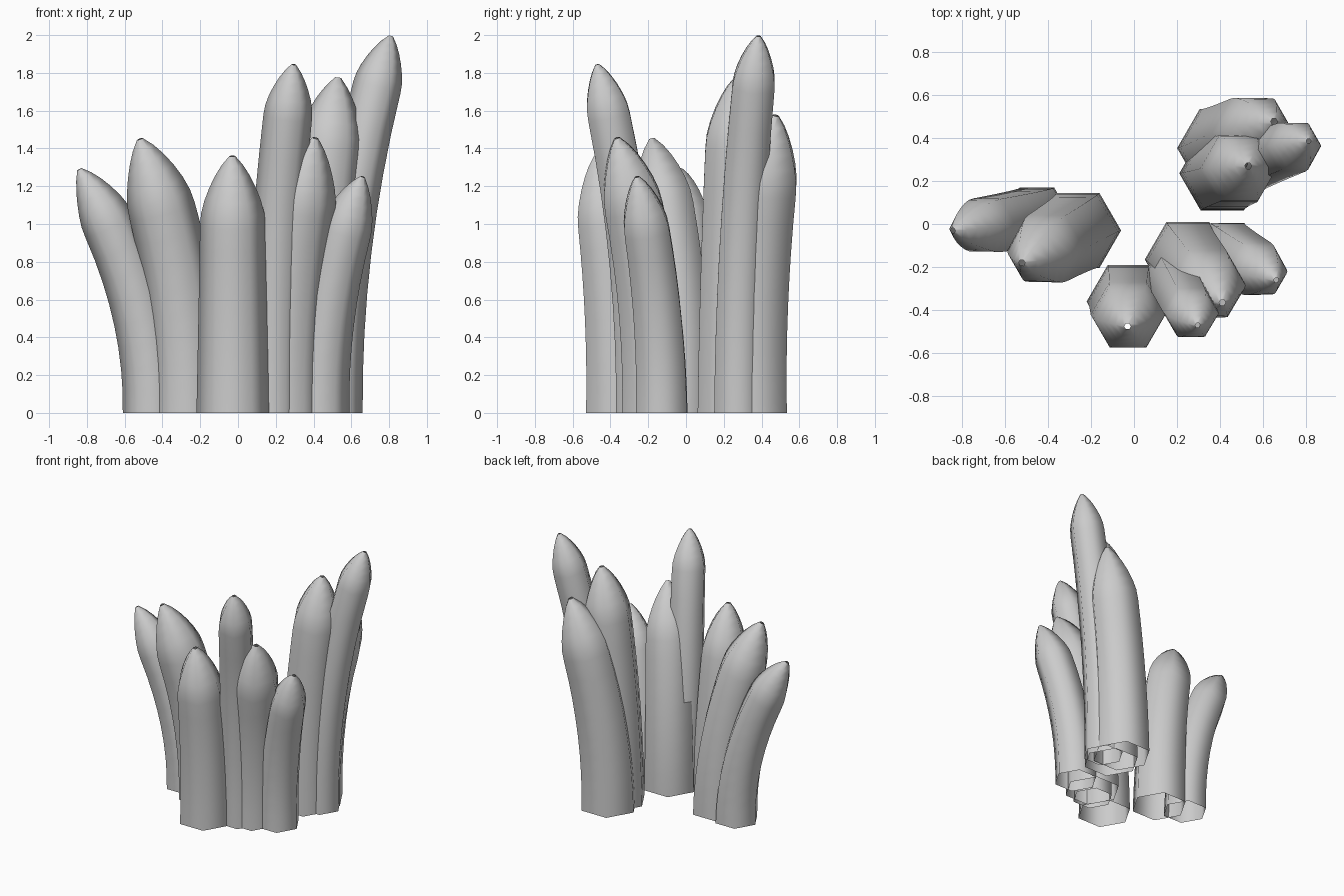
import bpy, bmesh, math
from mathutils import Vector

if "Cube" in bpy.data.objects:
    bpy.data.objects.remove(bpy.data.objects["Cube"])

# name, base x, base y, base radius, tip x, tip y, tip z
STALKS = [
    ("left_outer_stalk", -0.45, 0.03, 0.16, -0.84, -0.03, 1.29),
    ("left_inner_stalk", -0.26, -0.03, 0.20, -0.52, -0.18, 1.45),
    ("front_stalk", -0.025, -0.36, 0.195, -0.03, -0.475, 1.36),
    ("front_thick_stalk", 0.25, -0.165, 0.20, 0.41, -0.365, 1.455),
    ("front_tall_stalk", 0.18, -0.245, 0.145, 0.295, -0.47, 1.845),
    ("front_right_stalk", 0.435, -0.13, 0.155, 0.66, -0.26, 1.25),
    ("back_thick_stalk", 0.41, 0.235, 0.20, 0.53, 0.27, 1.775),
    ("back_tall_stalk", 0.515, 0.275, 0.145, 0.81, 0.385, 1.995),
    ("back_rear_stalk", 0.41, 0.352, 0.21, 0.65, 0.475, 1.575),
]

# rounded tip: fraction along the tip, radius factor
TIP = [(0.0, 0.89), (0.18, 0.86), (0.36, 0.77), (0.55, 0.63),
       (0.72, 0.47), (0.87, 0.29), (1.0, 0.08)]
BODY_STEPS = 8


def make_stalk(name, bx, by, r, tx, ty, h):
    """Open six-sided tube that leans more and more towards its tip."""
    shoulder = 1 - 1.9 * r / h
    stations = [(shoulder * i / BODY_STEPS, 1 - 0.11 * i / BODY_STEPS)
                for i in range(BODY_STEPS)]
    stations += [(shoulder + (1 - shoulder) * s, f) for s, f in TIP]

    bm = bmesh.new()
    rings = []
    for t, f in stations:
        centre = Vector((bx + (tx - bx) * t * t, by + (ty - by) * t * t, h * t))
        tangent = Vector((2 * (tx - bx) * t, 2 * (ty - by) * t, h))
        turn = Vector((0, 0, 1)).rotation_difference(tangent)
        ring = []
        for k in range(6):
            a = k * math.pi / 3
            ring.append(bm.verts.new(
                centre + turn @ Vector((r * f * math.cos(a), r * f * math.sin(a), 0))))
        rings.append(ring)
    for low, high in zip(rings, rings[1:]):
        for k in range(6):
            n = (k + 1) % 6
            bm.faces.new((low[k], low[n], high[n], high[k])).smooth = True

    mesh = bpy.data.meshes.new(name)
    bm.to_mesh(mesh)
    bm.free()
    bpy.context.collection.objects.link(bpy.data.objects.new(name, mesh))


# the whole clump
for stalk in STALKS:
    make_stalk(*stalk)
